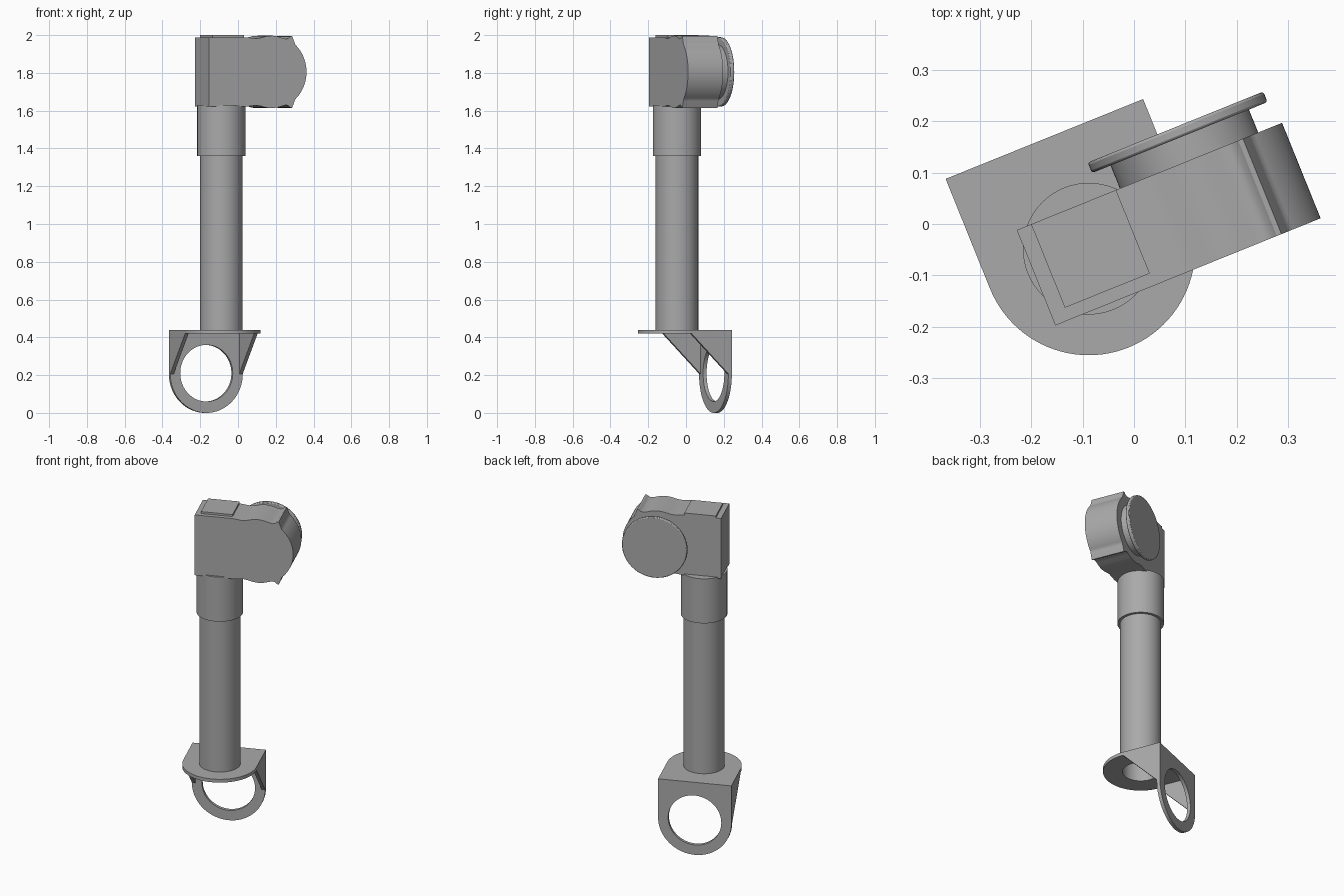
import bpy, bmesh
from math import cos, sin, radians, pi
from mathutils import Matrix

if "Cube" in bpy.data.objects:
    bpy.data.objects.remove(bpy.data.objects["Cube"])

grey = bpy.data.materials.new("plain grey")
grey.use_nodes = True
COLOUR = (0.4, 0.4, 0.4, 1)
grey.diffuse_color = COLOUR
grey.node_tree.nodes["Principled BSDF"].inputs["Base Color"].default_value = COLOUR

# The whole model is turned about the column axis
TURN = Matrix.Translation((-0.088, -0.048, 0)) @ Matrix.Rotation(radians(22), 4, 'Z')
FLAT = Matrix.Identity(4)                        # profile in plan, depth along z
UPRIGHT = Matrix.Rotation(pi / 2, 4, 'X')        # profile in width/height, depth along y
SIDE = Matrix.Rotation(pi / 2, 4, 'Z') @ UPRIGHT  # profile in y/height, depth along x


def arc(cx, cy, r, a0=0, a1=360, n=64):
    """Points on an arc; a full circle leaves out the repeated end point."""
    count = n if a1 - a0 == 360 else n + 1
    angles = [radians(a0 + (a1 - a0) * i / n) for i in range(count)]
    return [(cx + r * cos(a), cy + r * sin(a)) for a in angles]


def extrude(name, loops, axis, start, end, bevel=0):
    """Extrude an outline (further loops are holes) between two positions."""
    curve = bpy.data.curves.new(name, 'CURVE')
    curve.dimensions = '2D'
    curve.fill_mode = 'BOTH'
    curve.extrude = (end - start) / 2
    for loop in loops:
        spline = curve.splines.new('POLY')
        spline.points.add(len(loop) - 1)
        for point, (x, y) in zip(spline.points, loop):
            point.co = (x, y, 0, 1)
        spline.use_cyclic_u = True
    temp = bpy.data.objects.new(name + " outline", curve)
    mesh = bpy.data.meshes.new_from_object(temp)
    bpy.data.objects.remove(temp)
    bpy.data.curves.remove(curve)

    # Weld caps to walls and tidy the cap triangles
    bm = bmesh.new()
    bm.from_mesh(mesh)
    bmesh.ops.remove_doubles(bm, verts=bm.verts, dist=0.0001)
    bmesh.ops.dissolve_limit(bm, angle_limit=0.002, verts=bm.verts, edges=bm.edges)
    bmesh.ops.recalc_face_normals(bm, faces=bm.faces)
    middle = (start + end) / 2
    shift = {'FLAT': (0, 0, middle), 'UPRIGHT': (0, middle, 0), 'SIDE': (middle, 0, 0)}[axis]
    turn = {'FLAT': FLAT, 'UPRIGHT': UPRIGHT, 'SIDE': SIDE}[axis]
    bm.transform(TURN @ Matrix.Translation(shift) @ turn)
    bm.to_mesh(mesh)
    bm.free()
    mesh.name = name
    mesh.materials.clear()
    mesh.materials.append(grey)

    obj = bpy.data.objects.new(name, mesh)
    bpy.context.collection.objects.link(obj)
    if bevel:
        mod = obj.modifiers.new("soft edge", 'BEVEL')
        mod.width = bevel
        mod.segments = 2
    bpy.ops.object.select_all(action='DESELECT')
    obj.select_set(True)
    bpy.context.view_layer.objects.active = obj
    bpy.ops.object.shade_smooth_by_angle(angle=radians(30))
    return obj


# Bracket: horizontal plate, ring plate and two gussets
R = 0.207
BACK = 0.23
plate = [(R, BACK), (-R, BACK)] + arc(0, 0, R, 180, 360, 48)
extrude("bracket_plate", [plate, arc(0, 0, 0.1)], 'FLAT', 0.42, 0.44)
ring = [(R, 0.42), (-R, 0.42)] + arc(0, R, R, 180, 360, 48)
extrude("bracket_ring", [ring, arc(0, 0.21, 0.15)], 'UPRIGHT', BACK - 0.02, BACK)
gusset = [(0, 0.42), (BACK - 0.02, 0.207), (BACK - 0.02, 0.42)]
for name, x in (("right_gusset", -R), ("left_gusset", R - 0.02)):
    extrude(name, [gusset], 'SIDE', x, x + 0.02)

# Column: hollow tube and collar
extrude("column_tube", [arc(0, 0, 0.113), arc(0, 0, 0.1)], 'FLAT', 0.44, 1.37)
extrude("collar", [arc(0, 0, 0.128)], 'FLAT', 1.36, 1.63)

# Head: block with a rounded end, shallow waves and an ear above and below
ZC, HX = 1.805, 0.245
top = [(-0.116, 0.183), (0.1, 0.183), (0.125, 0.18), (0.15, 0.177), (0.18, 0.181),
       (0.21, 0.189), (HX, 0.192), (0.275, 0.188), (0.305, 0.179), (0.325, 0.175),
       (0.338, 0.179), (0.348, 0.188), (0.358, 0.19), (0.372, 0.155)]
head = [(x, ZC + z) for x, z in top]
head += arc(HX, ZC, 0.195, 48, -48, 32)
head += [(x, ZC - z) for x, z in reversed(top)]
extrude("head_block", [head], 'UPRIGHT', -0.114, 0.086)

# Raised pad on the head
pad = [(-0.086, -0.089), (0.092, -0.089), (0.092, 0.086), (-0.086, 0.086)]
extrude("head_pad", [pad], 'FLAT', 1.98, 2.0)

# Neck and round cap on the back of the head
extrude("cap_neck", [arc(HX, ZC, 0.145)], 'UPRIGHT', 0.08, 0.14)
extrude("round_cap", [arc(HX, ZC, 0.184)], 'UPRIGHT', 0.134, 0.156, bevel=0.005)
